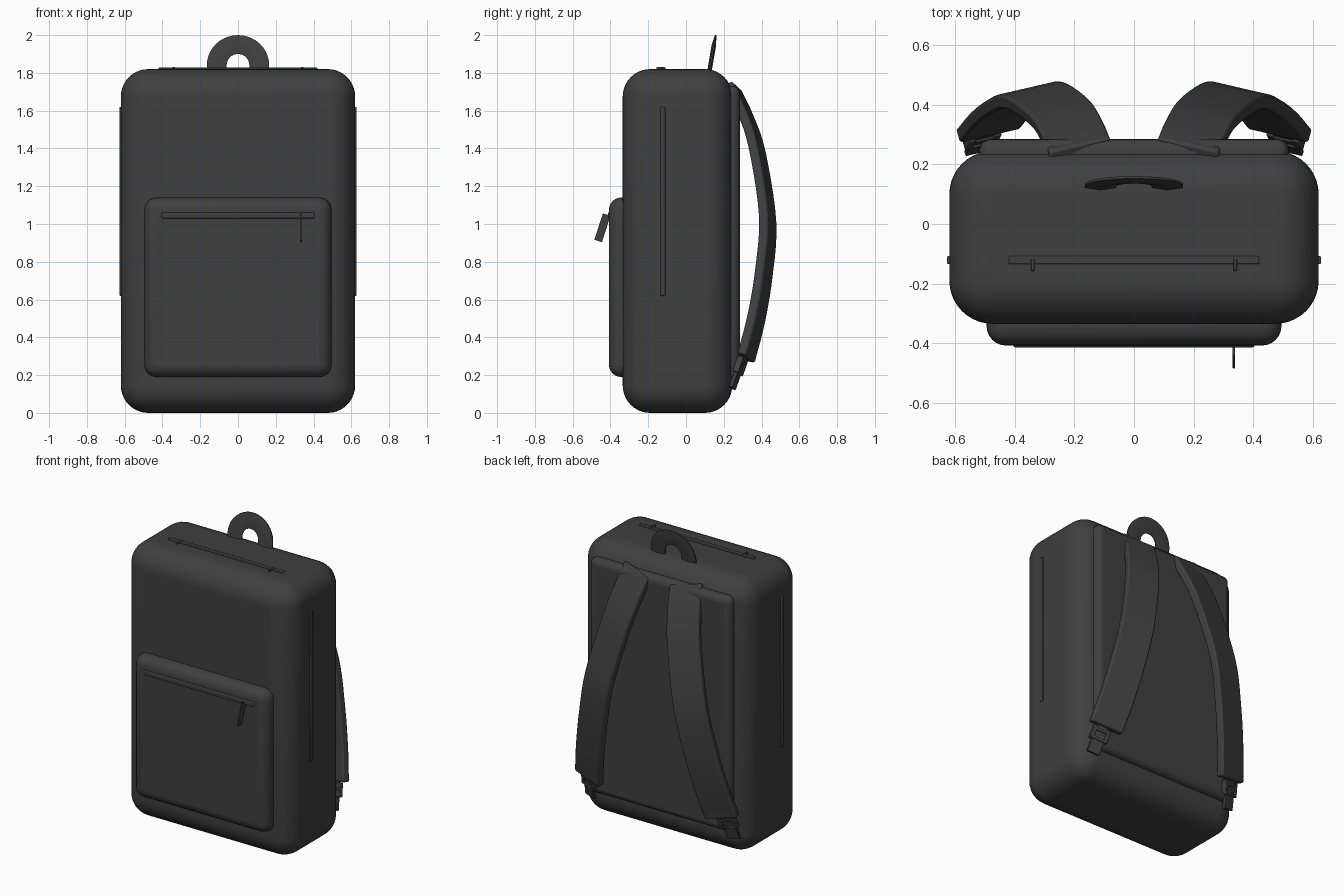
import bpy, bmesh, math
from mathutils import Vector, Matrix

if "Cube" in bpy.data.objects:
    bpy.data.objects.remove(bpy.data.objects["Cube"])

fabric = bpy.data.materials.new("charcoal_fabric")
fabric.use_nodes = True
charcoal = (0.05, 0.05, 0.05, 1)
fabric.diffuse_color = charcoal
fabric.node_tree.nodes["Principled BSDF"].inputs["Base Color"].default_value = charcoal


def finish(name, bm, bevel=0, segments=2, angle=35):
    """Turn a bmesh into a bevelled, smooth shaded object."""
    bmesh.ops.recalc_face_normals(bm, faces=bm.faces)
    mesh = bpy.data.meshes.new(name)
    bm.to_mesh(mesh)
    bm.free()
    mesh.materials.append(fabric)
    obj = bpy.data.objects.new(name, mesh)
    bpy.context.collection.objects.link(obj)
    if bevel:
        mod = obj.modifiers.new("rounding", "BEVEL")
        mod.width, mod.segments = bevel, segments
        mod.limit_method, mod.angle_limit = "ANGLE", math.radians(40)
    bpy.ops.object.select_all(action="DESELECT")
    obj.select_set(True)
    bpy.context.view_layer.objects.active = obj
    bpy.ops.object.shade_smooth_by_angle(angle=math.radians(angle))
    return obj


def box(name, lo, hi, bevel=0, segments=2):
    lo, hi = Vector(lo), Vector(hi)
    bm = bmesh.new()
    bmesh.ops.create_cube(bm, size=1, matrix=Matrix.Translation((lo + hi) / 2)
                          @ Matrix.Diagonal((*(hi - lo), 1)))
    return finish(name, bm, bevel, segments)


def loft(name, rings, bevel=0, segments=2):
    """Skin a list of equal rings and cap both ends."""
    bm = bmesh.new()
    loops = [[bm.verts.new(p) for p in ring] for ring in rings]
    n = len(loops[0])
    for a, b in zip(loops, loops[1:]):
        for i in range(n):
            j = (i + 1) % n
            bm.faces.new((a[i], a[j], b[j], b[i]))
    bm.faces.new(loops[0])
    bm.faces.new(loops[-1])
    return finish(name, bm, bevel, segments)


def spline(points, steps=5):
    """Smooth path through the given points."""
    pts = [Vector(p) for p in points]
    pts = [2 * pts[0] - pts[1]] + pts + [2 * pts[-1] - pts[-2]]
    path = []
    for a, b, c, d in zip(pts, pts[1:], pts[2:], pts[3:]):
        for k in range(steps):
            t = k / steps
            path.append(0.5 * (2 * b + (c - a) * t + (2 * a - 5 * b + 4 * c - d) * t ** 2
                               + (3 * b - a - 3 * c + d) * t ** 3))
    return path + [pts[-2]]


def sweep(name, path, across, width, thick, bevel):
    """Flat band along a path, its width lying along one fixed direction."""
    rings = []
    for i, p in enumerate(path):
        tangent = path[min(i + 1, len(path) - 1)] - path[max(i - 1, 0)]
        u = across.normalized() * width / 2
        v = tangent.cross(across).normalized() * thick / 2
        rings.append([p + u + v, p - u + v, p - u - v, p + u - v])
    return loft(name, rings, bevel)


# Main bag, pocket and padded back
box("main_body", (-0.62, -0.335, 0), (0.62, 0.245, 1.82), 0.145, 10)
box("front_pocket", (-0.495, -0.408, 0.19), (0.495, -0.25, 1.14), 0.065, 6)
box("back_panel", (-0.52, 0.13, 0.17), (0.52, 0.285, 1.73), 0.04, 5)

# Zippers
box("pocket_zipper", (-0.405, -0.414, 1.03), (0.405, -0.40, 1.062), 0.006)
box("top_zipper", (-0.42, -0.135, 1.81), (0.42, -0.108, 1.829), 0.004)

# Hanging pull on the pocket zipper
pull_path = [Vector((0.335, -0.42, 1.05)), Vector((0.335, -0.465, 0.91))]
sweep("pocket_zipper_pull", pull_path, Vector((0, 0.95, -0.31)), 0.042, 0.009, 0.002)

# Carry handle: a flat arch leaning backward
rings = []
arch = [(0, -0.06)] + [(math.pi * k / 20, 0) for k in range(21)] + [(math.pi, -0.06)]
for angle, drop in arch:
    c, s = math.cos(angle), math.sin(angle)
    ring = []
    for rx, rz, half in ((0.165, 0.16, 0.004), (0.112, 0.108, 0.012), (0.06, 0.06, 0.004)):
        z = 1.84 + rz * s + drop
        ring.append((rx * c, 0.126 + (z - 1.82) * 0.17, z, half))
    front = [(x, y - h, z) for x, y, z, h in ring]
    back = [(x, y + h, z) for x, y, z, h in reversed(ring)]
    rings.append(front + back)
loft("carry_handle", rings)

# Mirrored parts
strap_points = [(0.18, 0.245, 1.725), (0.208, 0.31, 1.59), (0.25, 0.375, 1.4),
                (0.335, 0.432, 1.03), (0.395, 0.412, 0.74), (0.445, 0.372, 0.5),
                (0.49, 0.318, 0.29)]
for side, s in (("left", 1), ("right", -1)):
    flip = Vector((s, 1, 1))
    box(side + "_side_zipper", (s * 0.62 - 0.008, -0.135, 0.62),
        (s * 0.62 + 0.008, -0.108, 1.62), 0.004)
    box(side + "_top_zipper_pull", (s * 0.34 - 0.006, -0.157, 1.812),
        (s * 0.34 + 0.006, -0.115, 1.832), 0.002)

    # Shoulder strap
    across = Vector((s * 0.95, -0.22, 0.2))
    path = [p * flip for p in spline(strap_points)]
    sweep(side + "_shoulder_strap", path, across, 0.215, 0.05, 0.01)

    # Webbing and square buckle joining the strap to the bag
    web = [Vector(p) * flip for p in ((0.495, 0.315, 0.33), (0.51, 0.288, 0.25),
                                      (0.53, 0.245, 0.13))]
    sweep(side + "_strap_webbing", web, across, 0.08, 0.02, 0.003)
    top, bottom = web[0].lerp(web[1], 0.5), web[1].lerp(web[2], 0.35)
    edge = across.normalized() * 0.045
    for label, k in (("outer", 1), ("inner", -1)):
        sweep(f"{side}_buckle_{label}_bar", [top + edge * k, bottom + edge * k],
              across, 0.025, 0.034, 0.004)
    low = bottom - top
    for label, t in (("upper", 0.25), ("lower", 0.9)):
        centre = top + low * t
        sweep(f"{side}_buckle_{label}_bar", [centre - low * 0.1, centre + low * 0.1],
              across, 0.1, 0.034, 0.004)
